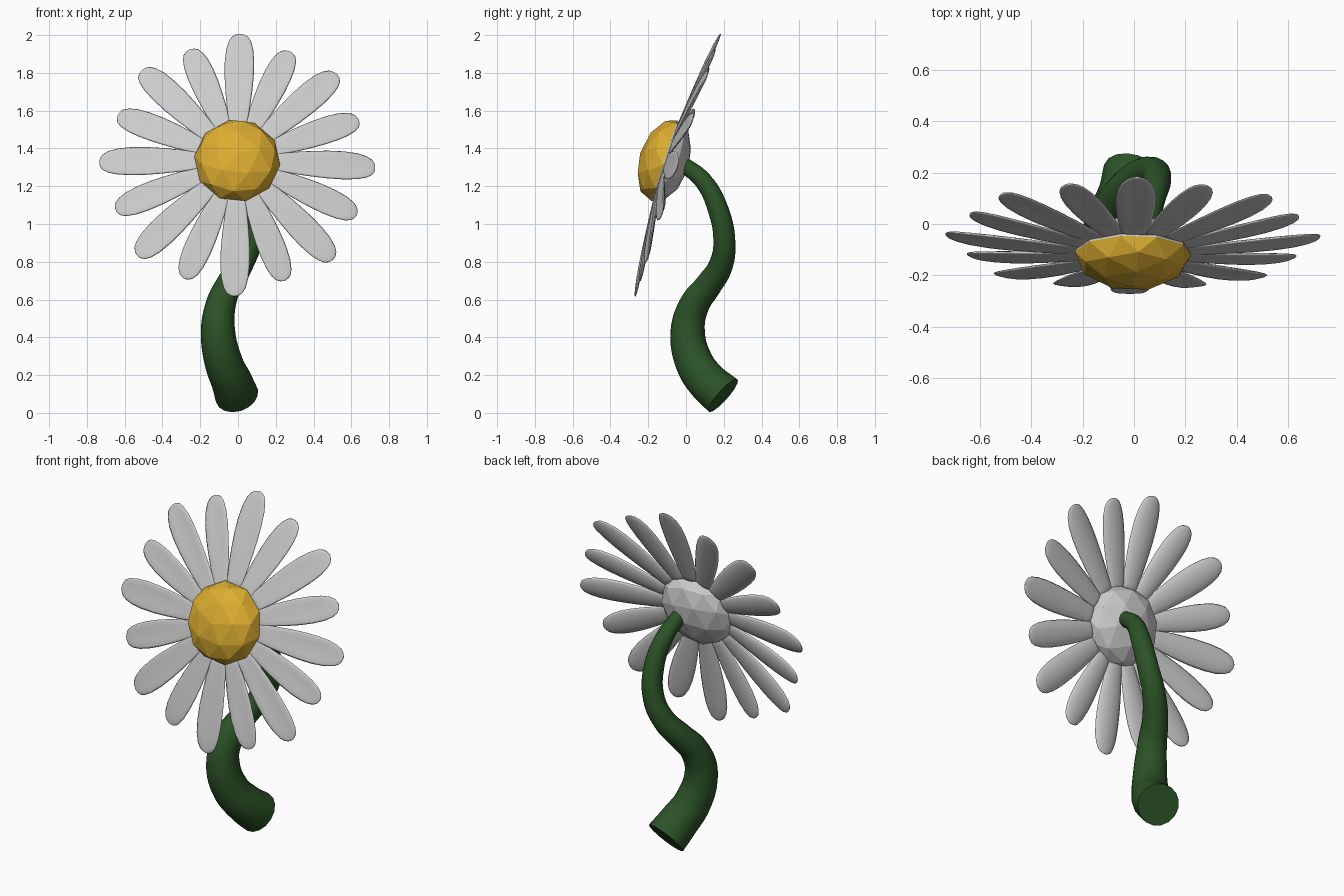
import bpy, bmesh, math
from mathutils import Matrix, Vector

if "Cube" in bpy.data.objects:
    bpy.data.objects.remove(bpy.data.objects["Cube"])

def material(name, color):
    m = bpy.data.materials.new(name)
    m.diffuse_color = color
    m.use_nodes = True
    m.node_tree.nodes["Principled BSDF"].inputs["Base Color"].default_value = m.diffuse_color
    return m

GOLD = material("gold", (0.72, 0.42, 0.03, 1))
GREEN = material("green", (0.025, 0.085, 0.02, 1))
GREY = material("grey", (0.8, 0.8, 0.8, 1))

# Head frame: local z looks out of the flower, local y points up the face
TILT = math.radians(90 - 18)
HEAD = Matrix.Translation((-0.004, -0.115, 1.335)) @ Matrix.Rotation(TILT, 4, 'X')

def add_object(name, bm, mats):
    mesh = bpy.data.meshes.new(name)
    bm.to_mesh(mesh)
    bm.free()
    obj = bpy.data.objects.new(name, mesh)
    bpy.context.collection.objects.link(obj)
    for m in mats:
        mesh.materials.append(m)
    return obj

def smooth(obj):
    bpy.ops.object.select_all(action='DESELECT')
    obj.select_set(True)
    bpy.context.view_layer.objects.active = obj
    bpy.ops.object.shade_smooth_by_angle(angle=math.radians(50))

# Flower centre: faceted flattened ball, gold in front and grey behind
bm = bmesh.new()
bmesh.ops.create_icosphere(bm, subdivisions=2, radius=1)
for f in bm.faces:
    f.material_index = 0 if f.calc_center_median().z > 0 else 1
shape = Matrix.Diagonal((0.228, 0.228, 0.134, 1)) @ Matrix.Rotation(math.radians(12), 4, 'Z')
bmesh.ops.transform(bm, verts=bm.verts, matrix=HEAD @ shape)
add_object("flower_centre", bm, [GOLD, GREY])

# Petal outline: fraction of length, half width, half thickness
PETAL = [(0, 0.042, 0.006), (0.12, 0.052, 0.008), (0.25, 0.062, 0.009), (0.4, 0.071, 0.010),
         (0.55, 0.077, 0.010), (0.7, 0.078, 0.010), (0.83, 0.072, 0.009), (0.92, 0.059, 0.008),
         (0.97, 0.043, 0.006), (0.992, 0.025, 0.004), (1, 0.010, 0.003)]
SIDES = 12

def petal(name, angle, tip, width):
    bm = bmesh.new()
    start, rings = 0.17, []
    for t, w, h in PETAL:
        r = start + t * (tip - start)
        drop = -0.01 - 0.065 * t
        ring = []
        for k in range(SIDES):
            a = 2 * math.pi * k / SIDES
            x = w * width * math.cos(a)
            # gently cupped cross-section, edges forward
            z = drop + h * math.sin(a) + 2.0 * x * x
            ring.append(bm.verts.new((x, r, z)))
        rings.append(ring)
    for a, b in zip(rings, rings[1:]):
        for k in range(SIDES):
            n = (k + 1) % SIDES
            bm.faces.new((a[k], a[n], b[n], b[k]))
    bm.faces.new(rings[0])
    bm.faces.new(rings[-1])
    bmesh.ops.recalc_face_normals(bm, faces=bm.faces)
    bmesh.ops.transform(bm, verts=bm.verts, matrix=HEAD @ Matrix.Rotation(angle, 4, 'Z'))
    obj = add_object(name, bm, [])
    for p in obj.data.polygons:
        p.use_smooth = True

# Sixteen petals, long and short in turn
for i in range(16):
    angle = -math.radians(1.2) - i * math.pi / 8
    long = i % 2 == 0
    petal(f"petal_{i + 1}", angle, 0.73 if long else 0.69, 1.0 if long else 0.94)

# Stem: tapered, winding tube (position, radius)
STEM = [((-0.006, 0.196, 0.092), 0.116), ((-0.032, 0.115, 0.164), 0.109), ((-0.075, 0.045, 0.265), 0.101),
        ((-0.106, 0.009, 0.43), 0.091), ((-0.092, 0.043, 0.57), 0.080), ((-0.05, 0.118, 0.675), 0.071),
        ((0.015, 0.184, 0.78), 0.064), ((0.07, 0.203, 0.907), 0.059), ((0.09, 0.170, 1.077), 0.055),
        ((0.072, 0.09, 1.23), 0.048), ((0.05, -0.02, 1.32), 0.042)]
curve = bpy.data.curves.new("stem", 'CURVE')
curve.dimensions = '3D'
curve.bevel_depth = 1
curve.bevel_resolution = 6
curve.resolution_u = 6
curve.use_fill_caps = True
spline = curve.splines.new('BEZIER')
spline.bezier_points.add(len(STEM) - 1)
for p, (co, rad) in zip(spline.bezier_points, STEM):
    p.co, p.radius = Vector(co), rad
    p.handle_left_type = p.handle_right_type = 'AUTO'
stem = bpy.data.objects.new("stem", curve)
bpy.context.collection.objects.link(stem)
curve.materials.append(GREEN)
bpy.ops.object.select_all(action='DESELECT')
stem.select_set(True)
bpy.context.view_layer.objects.active = stem
bpy.ops.object.convert(target='MESH')
smooth(bpy.context.view_layer.objects.active)
